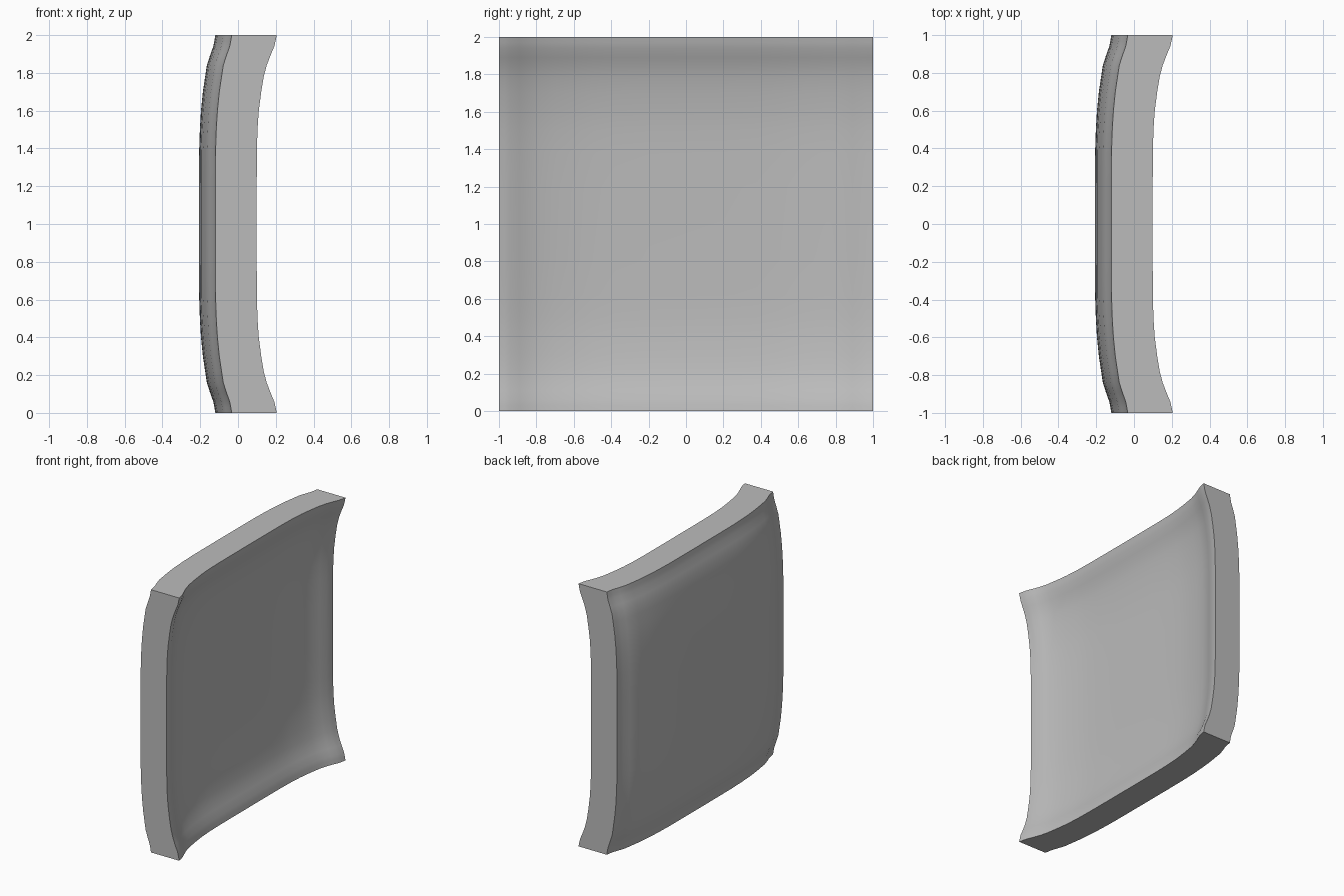
import bpy
import bmesh
import math

if "Cube" in bpy.data.objects:
    bpy.data.objects.remove(bpy.data.objects["Cube"], do_unlink=True)

# One plain grey for the whole panel
grey = bpy.data.materials.new("plain_grey")
grey.use_nodes = True
colour = (0.5, 0.5, 0.5, 1.0)
grey.diffuse_color = colour
grey.node_tree.nodes["Principled BSDF"].inputs["Base Color"].default_value = colour

# Half profile: distance from centre, rise of outer skin, rise of inner skin
HALF = [
    (0.00, 0.000, 0.000), (0.20, 0.000, 0.000), (0.38, 0.001, 0.001),
    (0.50, 0.005, 0.004), (0.60, 0.011, 0.011), (0.70, 0.021, 0.024),
    (0.78, 0.033, 0.037), (0.84, 0.042, 0.053), (0.89, 0.058, 0.072),
    (0.94, 0.076, 0.093), (0.97, 0.082, 0.100), (1.00, 0.087, 0.106),
]
profile = [(-d, a, b) for d, a, b in HALF[:0:-1]] + HALF
count = len(profile)


def skin(bm, base, side):
    """Sheet bent the same way along both of its directions."""
    rows = [[bm.verts.new((base + p[side] + q[side], p[0], q[0] + 1))
             for q in profile] for p in profile]
    for i in range(count - 1):
        for j in range(count - 1):
            bm.faces.new((rows[i][j], rows[i + 1][j],
                          rows[i + 1][j + 1], rows[i][j + 1]))
    return rows


def border(rows):
    """Loop of vertices around the edge of a sheet."""
    last = count - 1
    return ([rows[i][0] for i in range(last)]
            + [rows[last][j] for j in range(last)]
            + [rows[i][last] for i in range(last, 0, -1)]
            + [rows[0][j] for j in range(last, 0, -1)])


# Dished panel: bulging outer skin, hollow inner skin and a closed rim
bm = bmesh.new()
outer = border(skin(bm, -0.207, 1))
inner = border(skin(bm, -0.007, 2))
for k in range(len(outer)):
    n = (k + 1) % len(outer)
    bm.faces.new((outer[k], outer[n], inner[n], inner[k]))
bmesh.ops.recalc_face_normals(bm, faces=bm.faces)

mesh = bpy.data.meshes.new("dished_panel")
bm.to_mesh(mesh)
bm.free()
mesh.materials.append(grey)
panel = bpy.data.objects.new("dished_panel", mesh)
bpy.context.collection.objects.link(panel)

# Smooth skins with crisp rim edges
bpy.ops.object.select_all(action="DESELECT")
panel.select_set(True)
bpy.context.view_layer.objects.active = panel
bpy.ops.object.shade_smooth_by_angle(angle=math.radians(35))
